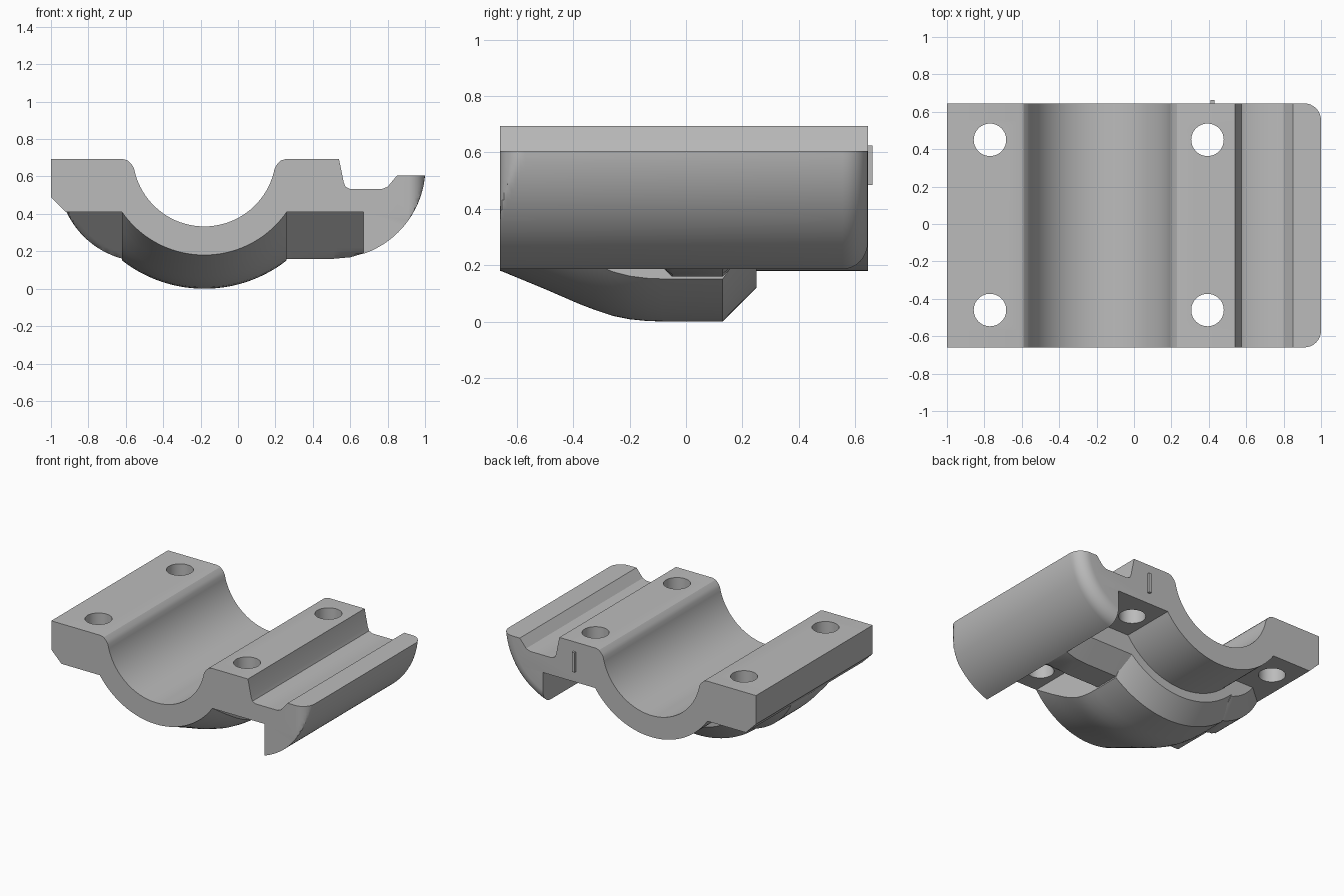
import bpy, bmesh, math
from mathutils import Matrix

cube = bpy.data.objects.get("Cube")
if cube:
    bpy.data.objects.remove(cube, do_unlink=True)

grey = bpy.data.materials.new("light_grey")
grey.use_nodes = True
colour = (0.5, 0.5, 0.5, 1)
grey.diffuse_color = colour
grey.node_tree.nodes["Principled BSDF"].inputs["Base Color"].default_value = colour

FRONT, BACK = -0.66, 0.645
CX, CZ = -0.18, 0.716          # bore axis
ARM, TOP = 0.41, 0.693         # underside and top of the clamp arms


def steps(a, b, n):
    return [a + (b - a) * i / n for i in range(n + 1)]


def finish(name, bm):
    bmesh.ops.recalc_face_normals(bm, faces=bm.faces)
    mesh = bpy.data.meshes.new(name)
    bm.to_mesh(mesh)
    bm.free()
    mesh.materials.append(grey)
    obj = bpy.data.objects.new(name, mesh)
    bpy.context.collection.objects.link(obj)
    return obj


def loft(name, sections):
    """Skin equal-length x/z outlines placed along y."""
    bm = bmesh.new()
    rings = [[bm.verts.new((x, y, z)) for x, z in pts] for y, pts in sections]
    for a, b in zip(rings, rings[1:]):
        for i in range(len(a)):
            j = (i + 1) % len(a)
            bm.faces.new((a[i], a[j], b[j], b[i]))
    bm.faces.new(rings[0])
    bm.faces.new(rings[-1])
    return finish(name, bm)


def smooth(obj):
    bpy.ops.object.select_all(action='DESELECT')
    obj.select_set(True)
    bpy.context.view_layer.objects.active = obj
    bpy.ops.object.shade_smooth_by_angle(angle=math.radians(28))


def bore_arc(r, half, n=40):
    """Lower arc about the bore axis, from left to right."""
    a = math.asin(half / r)
    return [(CX + r * math.sin(t), CZ - r * math.cos(t)) for t in steps(-a, a, n)]


# Body: saddle, arms, groove and curved side leg in one outline
LX, LZ, LR, WALL, LIP = 0.512, 0.65, 0.49, 0.67, 0.605


def body_outline(shrink, x_max):
    r = LR - shrink
    a0 = math.asin((LZ - LIP) / r)
    a1 = math.acos((WALL - LX) / r)
    leg = [(min(LX + r * math.cos(t), x_max), LZ - r * math.sin(t))
           for t in steps(a0, a1, 28)]
    lip = [(-0.435, TOP), (-0.41, 0.686), (-0.388, 0.664)]
    bore = bore_arc(0.383, 0.376)
    pts = [(-1, TOP)] + [(CX + d, z) for d, z in lip] + bore
    pts += [(CX - d, z) for d, z in reversed(lip)]
    pts += [(0.54, TOP), (0.565, 0.57), (0.575, 0.545), (0.6, 0.533),
            (0.77, 0.533), (0.8, 0.545), (0.85, LIP)]
    pts += leg + [(WALL, ARM)]
    pts += list(reversed(bore_arc(0.536, 0.44)))
    return pts + [(-0.92, ARM), (-1, 0.49)]


ROUND = 0.09
quarter = steps(0, math.pi / 2, 8)
sections = []
for t in reversed(quarter):
    y = FRONT + ROUND * (1 - math.sin(t))
    sections.append((y, body_outline(0, 1 - ROUND * (1 - math.cos(t)))))
sections.reverse()
sections.sort(key=lambda s: s[0])
# front corner is rounded about a vertical axis: narrowest at the front face
ys = [s[0] for s in sections]
sections = [(y, body_outline(0, 1 - ROUND + math.sqrt(max(0, ROUND**2 - (FRONT + ROUND - y)**2))))
            for y in ys]
# back edge is rounded along the whole curve
for t in quarter:
    sections.append((BACK - ROUND + ROUND * math.sin(t),
                     body_outline(ROUND * (1 - math.cos(t)), 2)))
body = loft("clamp_body", sections)

# Four bolt holes
bm = bmesh.new()
for x in (-0.77, 0.393):
    for y in (-0.46, 0.45):
        bmesh.ops.create_cone(bm, cap_ends=True, segments=40, radius1=0.087,
                              radius2=0.087, depth=1,
                              matrix=Matrix.Translation((x, y, 0.55)))
cutter = finish("hole_cutter", bm)
cutter.hide_render = True
mod = body.modifiers.new("holes", 'BOOLEAN')
mod.object = cutter
mod.operation = 'DIFFERENCE'
mod.solver = 'EXACT'
bpy.context.view_layer.objects.active = body
bpy.ops.object.modifier_apply(modifier=mod.name)
bpy.data.objects.remove(cutter, do_unlink=True)
smooth(body)

# Belly rib under the saddle: tapered nose, flat run, chamfered back
rib_path = [(FRONT, 0.181), (-0.5, 0.115), (-0.38, 0.063), (-0.32, 0.04),
            (-0.26, 0.02), (-0.2, 0.008), (-0.14, 0.002), (-0.08, 0),
            (0.13, 0), (0.25, 0.12)]
inner = list(reversed(bore_arc(0.46, 0.44)))
smooth(loft("belly_rib", [(y, bore_arc(CZ - z, 0.44) + inner) for y, z in rib_path]))

# Side pads: sloped front, flat floor, chamfered back
pad_path = [(y, ARM - (y + 0.3), 0) for y in steps(-0.3, -0.05, 12)]
pad_path += [(0.13, 0.16, 0), (0.25, 0.28, 0.12)]


def right_outline(floor):
    low = [(0.2, floor), (LX, floor), (0.6, max(floor, 0.168)), (0.675, max(floor, 0.19))]
    return low + [(0.675, 0.45), (0.2, 0.45)]


def left_outline(floor, shrink):
    px, pz, r = -0.5, 0.605, 0.46 - shrink
    a0 = math.asin((pz - ARM) / r)
    a1 = math.acos(0.1 / r)
    arc = [(px - r * math.cos(t), max(floor, pz - r * math.sin(t)))
           for t in steps(a0, a1, 16)]
    return arc + [(-0.6, 0.45), (arc[0][0], 0.45)]


smooth(loft("right_pad", [(y, right_outline(f)) for y, f, s in pad_path]))
smooth(loft("left_pad", [(y, left_outline(f, s)) for y, f, s in pad_path]))

# Small raised tab on the back face
bm = bmesh.new()
bmesh.ops.create_cube(bm, size=1, matrix=Matrix.Translation((0.42, 0.65, 0.555))
                      @ Matrix.Diagonal((0.02, 0.024, 0.14, 1)))
finish("locating_tab", bm)
